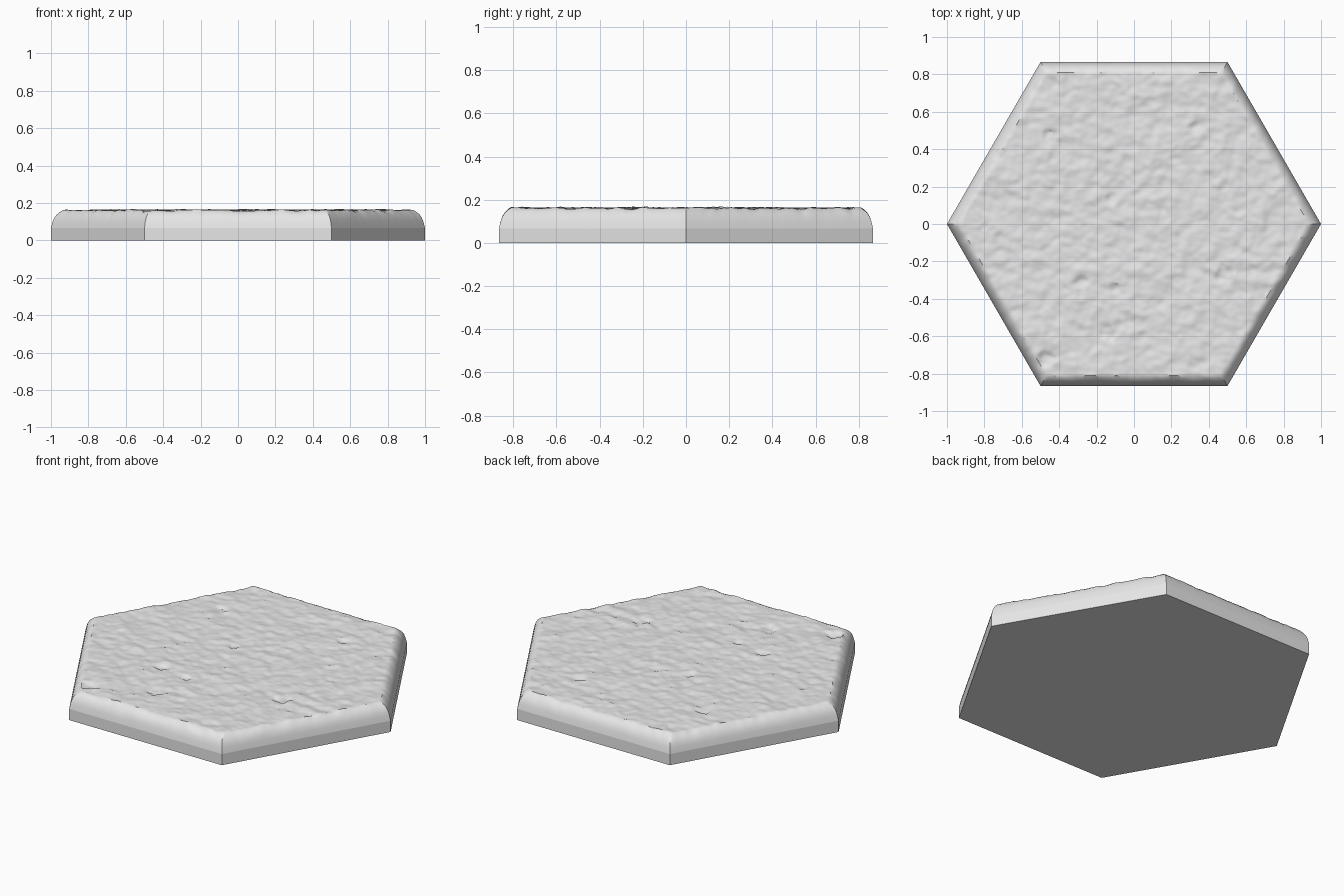
import bpy
import bmesh
import math
from mathutils import Vector, noise

# Remove the default cube
cube = bpy.data.objects.get("Cube")
if cube:
    bpy.data.objects.remove(cube, do_unlink=True)

RINGS = 64          # concentric rings across the rough top
TOP_SCALE = 0.935   # where the rough top meets the rounded rim
TOP_Z = 0.16
# Rim profile from the top edge down: (scale, height, share of roughness)
RIM = [(0.953, 0.151, 0.8), (0.97, 0.137, 0.55), (0.983, 0.119, 0.3),
       (0.992, 0.097, 0.12), (1.0, 0.066, 0), (1.0, 0, 0)]
SHARP_RING = 4      # rim ring that keeps a hard edge
# Chipped hollows in the stone: x, y, radius
CHIPS = [(0.48, -0.27, 0.05), (-0.45, 0.47, 0.04), (-0.14, -0.58, 0.045),
         (-0.28, -0.31, 0.035), (-0.47, -0.72, 0.045), (0.32, 0.52, 0.03),
         (-0.12, 0.13, 0.03), (-0.1, -0.34, 0.03)]


def roughness(x, y):
    """Stony height offset at a point of the top."""
    h = 0.006 * noise.noise(Vector((x * 6, y * 6, 3)))
    h += 0.007 * noise.noise(Vector((x * 14, y * 18, 7)))
    h += 0.004 * noise.noise(Vector((x * 30, y * 36, 1)))
    for cx, cy, r in CHIPS:
        d = math.hypot(x - cx, y - cy) * (1 + 0.5 * noise.noise(Vector((x * 30, y * 30, 5))))
        h -= 0.009 * max(0, min(1, (r - d) / 0.015))
    return h


def hex_ring(bm, scale, count, z, rough):
    """Hexagon of vertices with count segments per side."""
    corners = [Vector((math.cos(i * math.pi / 3), math.sin(i * math.pi / 3))) * scale
               for i in range(6)]
    ring = []
    for i in range(6):
        for j in range(count):
            p = corners[i].lerp(corners[(i + 1) % 6], j / count)
            lift = roughness(p.x, p.y) * rough if rough else 0
            ring.append(bm.verts.new((p.x, p.y, z + lift)))
    return ring


bm = bmesh.new()

# Rough top, built as nested hexagons
centre = bm.verts.new((0, 0, TOP_Z + roughness(0, 0)))
previous = [centre]
for k in range(1, RINGS + 1):
    ring = hex_ring(bm, TOP_SCALE * k / RINGS, k, TOP_Z, 1)
    inner = len(previous)
    for side in range(6):
        for j in range(k):
            a = ring[side * k + j]
            b = ring[(side * k + j + 1) % (6 * k)]
            c = previous[(side * (k - 1) + j) % inner]
            bm.faces.new((a, b, c))
            if j < k - 1:
                d = previous[(side * (k - 1) + j + 1) % inner]
                bm.faces.new((b, d, c))
    previous = ring

# Rounded rim and straight side
for index, (scale, z, rough) in enumerate(RIM):
    ring = hex_ring(bm, scale, RINGS, z, rough)
    n = len(ring)
    for i in range(n):
        bm.faces.new((previous[i], ring[i], ring[(i + 1) % n], previous[(i + 1) % n]))
    if index == SHARP_RING:
        for i in range(n):
            bm.edges.get((ring[i], ring[(i + 1) % n])).smooth = False
    previous = ring

# Flat underside
bm.faces.new(list(reversed(previous)))
bmesh.ops.recalc_face_normals(bm, faces=bm.faces[:])

mesh = bpy.data.meshes.new("stone_hex_tile")
bm.to_mesh(mesh)
bm.free()
tile = bpy.data.objects.new("stone_hex_tile", mesh)
bpy.context.collection.objects.link(tile)

# Plain grey stone
stone = bpy.data.materials.new("grey_stone")
stone.use_nodes = True
colour = (0.8, 0.8, 0.8, 1)
stone.diffuse_color = colour
stone.node_tree.nodes["Principled BSDF"].inputs["Base Color"].default_value = colour
mesh.materials.append(stone)

# Smooth the stone, keeping the hexagon's corners sharp
bpy.ops.object.select_all(action="DESELECT")
tile.select_set(True)
bpy.context.view_layer.objects.active = tile
bpy.ops.object.shade_smooth_by_angle(angle=math.radians(35))
